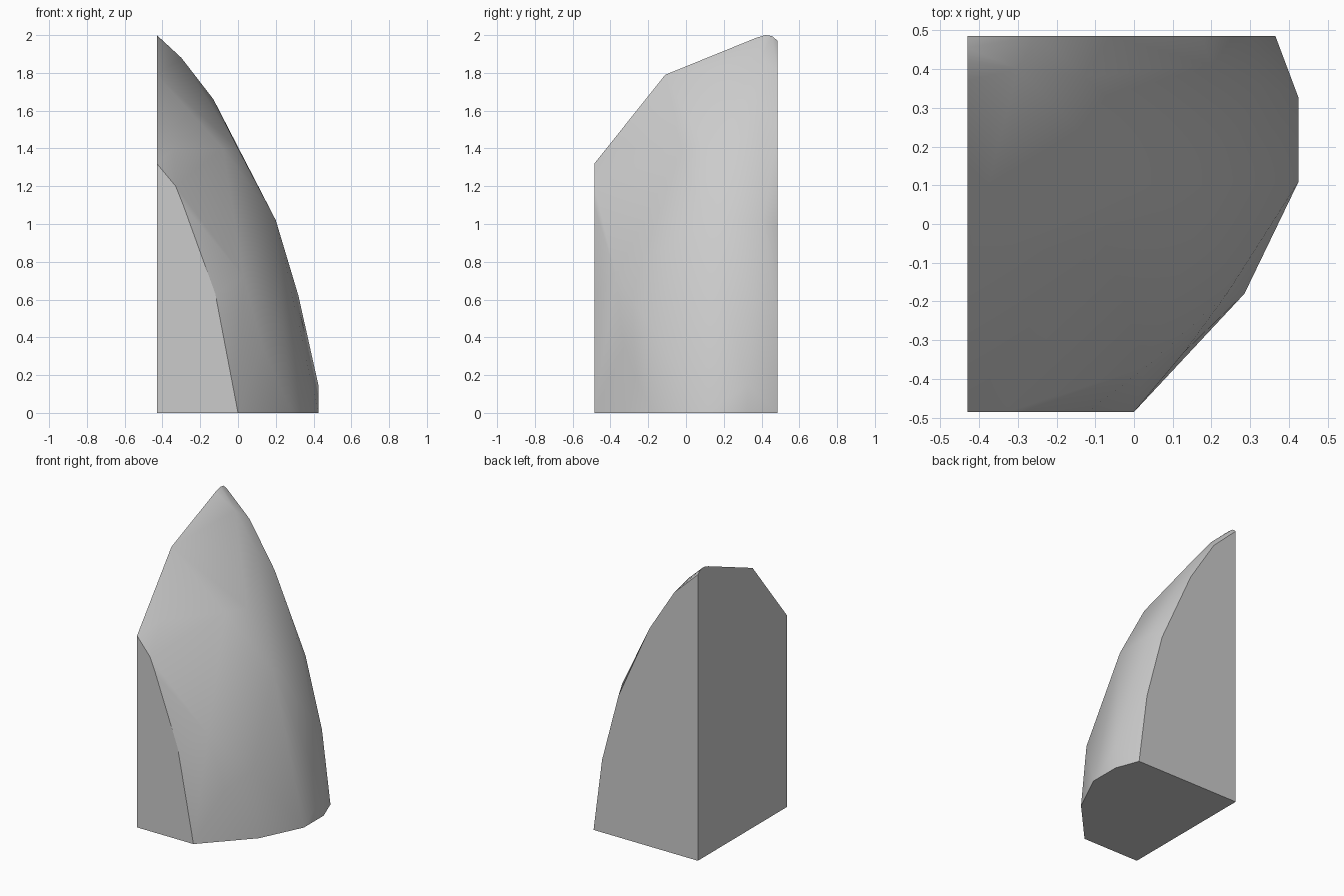
import bpy, bmesh, math

cube = bpy.data.objects.get("Cube")
if cube:
    bpy.data.objects.remove(cube, do_unlink=True)

# Flat sides of the boulder
LEFT, FRONT, BACK = -0.43, -0.485, 0.485

# Cut outlines: base (x, y), back and front (x, z), flat side (y, z)
base = [(LEFT, FRONT), (0, FRONT), (.285, -.18), (.425, .11),
        (.425, .325), (.365, BACK), (LEFT, BACK)]
back = [(.30, .5), (.175, .975), (-.06, 1.5), (-.25, 1.8), (LEFT, 1.97)]
front = [(LEFT, 1.32), (-.33, 1.2), (-.29, 1.1), (-.12, .63)]
side = [(-.37, 1.465), (-.11, 1.79), (.37, 1.985), (.42, 2), (.455, 1.995)]

# Corners of the weathered, rounded face
weathered = [(-.30, .40, 1.88), (-.13, .38, 1.66), (-.08, -.03, 1.40),
             (0, .10, 1.40), (.20, .41, 1.02), (.20, .10, 1.02),
             (.32, .36, .62), (.03, -.37, .72), (.24, -.18, .45),
             (.13, -.33, .35), (.425, .325, .15), (-.34, -.35, 1.40)]

points = [(x, y, 0) for x, y in base]
points += [(x, BACK, z) for x, z in back]
points += [(x, FRONT, z) for x, z in front]
points += [(LEFT, y, z) for y, z in side]
points += weathered

# Wrap the corners in a faceted shell
bm = bmesh.new()
for p in points:
    bm.verts.new(p)
hull = bmesh.ops.convex_hull(bm, input=bm.verts)
spare = {g for g in hull["geom_interior"] + hull["geom_unused"]
         if isinstance(g, bmesh.types.BMVert)}
bmesh.ops.delete(bm, geom=list(spare), context="VERTS")
bmesh.ops.dissolve_limit(bm, angle_limit=math.radians(0.5),
                         verts=bm.verts, edges=bm.edges)
bmesh.ops.recalc_face_normals(bm, faces=bm.faces)
mesh = bpy.data.meshes.new("boulder")
bm.to_mesh(mesh)
bm.free()

# Grey stone
stone = bpy.data.materials.new("grey stone")
stone.use_nodes = True
grey = (0.6, 0.6, 0.6, 1)
stone.diffuse_color = grey
stone.node_tree.nodes["Principled BSDF"].inputs["Base Color"].default_value = grey
mesh.materials.append(stone)

boulder = bpy.data.objects.new("boulder", mesh)
bpy.context.collection.objects.link(boulder)
bpy.context.view_layer.objects.active = boulder
boulder.select_set(True)
bpy.ops.object.shade_smooth_by_angle(angle=math.radians(30))
